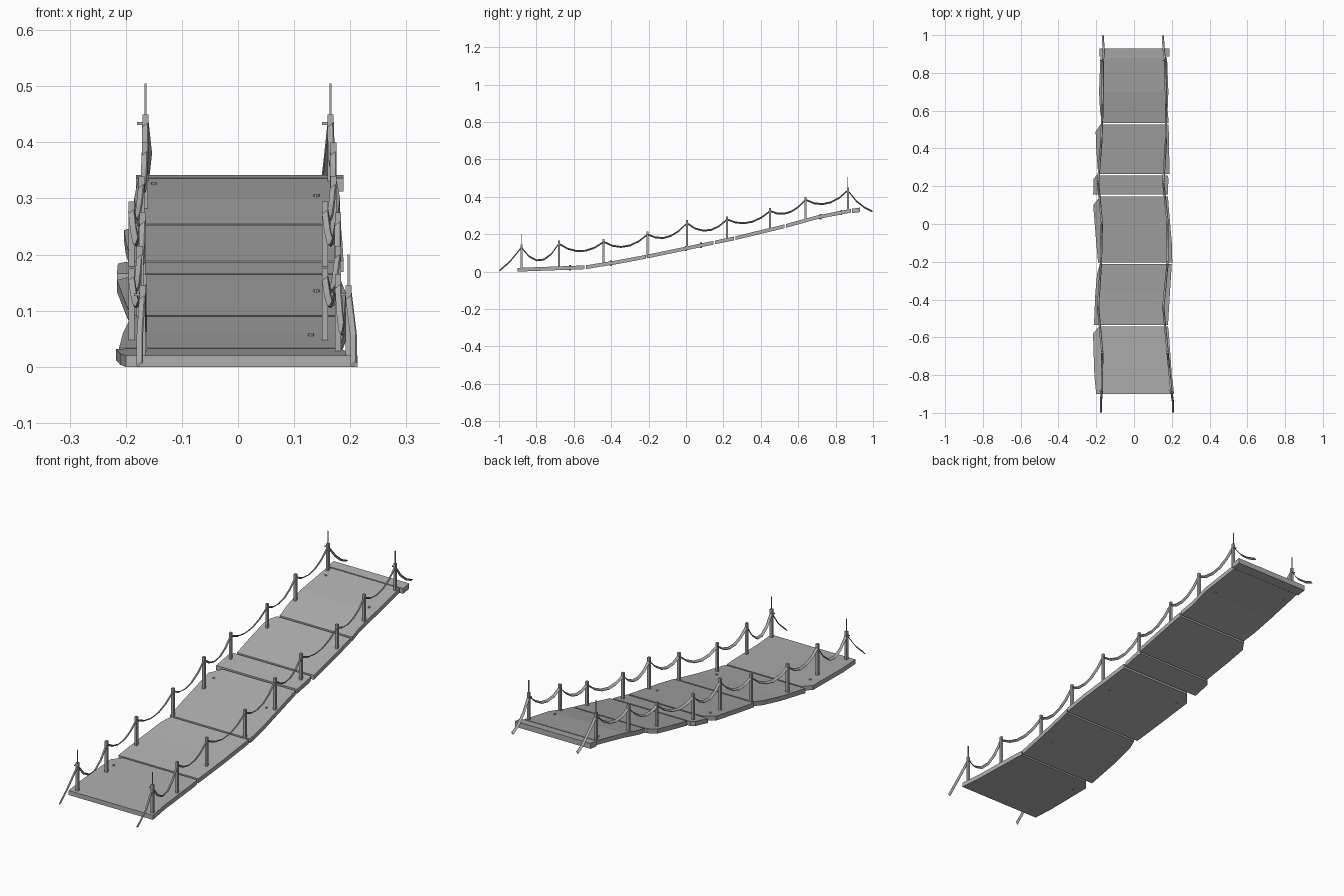
import bpy, bmesh
from mathutils import Vector

cube = bpy.data.objects.get("Cube")
if cube:
    bpy.data.objects.remove(cube)

grey = bpy.data.materials.new("weathered_grey")
grey.use_nodes = True
grey.diffuse_color = (0.42, 0.42, 0.42, 1)
grey.node_tree.nodes["Principled BSDF"].inputs["Base Color"].default_value = (0.42, 0.42, 0.42, 1)

# Height of the walking surface along the length
PROFILE = [(-0.9, 0.02), (-0.54, 0.033), (-0.37, 0.06), (-0.21, 0.09), (0.15, 0.165),
           (0.26, 0.188), (0.53, 0.253), (0.7, 0.3), (0.885, 0.336), (0.93, 0.342)]


def deck_top(y):
    for (y0, z0), (y1, z1) in zip(PROFILE, PROFILE[1:]):
        if y <= y1:
            return z0 + (z1 - z0) * (y - y0) / (y1 - y0)
    return PROFILE[-1][1]


def finish(name, bm):
    bmesh.ops.recalc_face_normals(bm, faces=bm.faces)
    mesh = bpy.data.meshes.new(name)
    bm.to_mesh(mesh)
    bm.free()
    mesh.materials.append(grey)
    obj = bpy.data.objects.new(name, mesh)
    bpy.context.collection.objects.link(obj)
    return obj


def loft(name, rings):
    """Bridge a list of four-point rings and close both ends."""
    bm = bmesh.new()
    rows = [[bm.verts.new(p) for p in ring] for ring in rings]
    for a, b in zip(rows, rows[1:]):
        for i in range(4):
            j = (i + 1) % 4
            bm.faces.new((a[i], a[j], b[j], b[i]))
    bm.faces.new(rows[0])
    bm.faces.new(rows[-1])
    return finish(name, bm)


def panel(name, rows, thick=0.02):
    rings = []
    for y, xr, xl in rows:
        z = deck_top(y)
        rings.append([(xr, y, z), (xl, y, z), (xl, y, z - thick), (xr, y, z - thick)])
    loft(name, rings)


def box(name, x, y, z0, z1, half, half_y=None):
    hy = half_y or half
    loft(name, [[(x - half, y - hy, z), (x + half, y - hy, z),
                 (x + half, y + hy, z), (x - half, y + hy, z)] for z in (z0, z1)])


# Uneven deck panels: (y, right edge, left edge)
PANELS = [
    [(-0.9, -0.2, 0.213), (-0.8, -0.21, 0.2), (-0.58, -0.217, 0.185), (-0.543, -0.185, 0.18)],
    [(-0.535, -0.212, 0.18), (-0.37, -0.205, 0.19), (-0.26, -0.195, 0.197), (-0.213, -0.18, 0.2)],
    [(-0.205, -0.19, 0.203), (-0.1, -0.2, 0.2), (0.1, -0.216, 0.183), (0.146, -0.178, 0.18)],
    [(0.156, -0.216, 0.18), (0.24, -0.214, 0.182), (0.256, -0.2, 0.178)],
    [(0.264, -0.19, 0.188), (0.4, -0.2, 0.186), (0.49, -0.203, 0.184), (0.527, -0.178, 0.182)],
    [(0.535, -0.17, 0.184), (0.6, -0.18, 0.178), (0.7, -0.185, 0.182), (0.882, -0.178, 0.175)],
]
for i, rows in enumerate(PANELS):
    panel(f"deck_panel_{i + 1}", rows)
panel("deck_end_board", [(0.887, -0.182, 0.188), (0.93, -0.182, 0.188)], 0.024)

# Railing posts: y, top height, right x, left x
POSTS = [(-0.88, 0.145, -0.17, 0.197), (-0.68, 0.165, -0.168, 0.178),
         (-0.44, 0.175, -0.19, 0.155), (-0.205, 0.215, -0.175, 0.178),
         (0.005, 0.275, -0.17, 0.178), (0.22, 0.295, -0.19, 0.155),
         (0.45, 0.34, -0.172, 0.17), (0.64, 0.4, -0.166, 0.17),
         (0.865, 0.45, -0.165, 0.165)]
SAGS = [0.08, 0.045, 0.045, 0.045, 0.05, 0.04, 0.04, 0.045]


def rope(name, points):
    """Slanted flat ribbon following the points."""
    across = Vector((1, 0, 0.8)).normalized() * 0.006
    thin = Vector((-0.8, 0, 1)).normalized() * 0.0018
    loft(name, [[p + across + thin, p + across - thin, p - across - thin, p - across + thin]
                for p in points])


for side, col, front_x, back_x in (("right", 2, -0.175, -0.165), ("left", 3, 0.206, 0.153)):
    ties = []
    for i, post in enumerate(POSTS):
        x, y, top = post[col], post[0], post[1]
        box(f"{side}_post_{i + 1}", x, y, deck_top(y) - 0.015, top, 0.0055)
        ties.append(Vector((x, y, top - 0.016)))
        # Thin spike and tying peg on the end posts
        if i in (0, len(POSTS) - 1):
            box(f"{side}_spike_{i + 1}", x, y, top, top + 0.055, 0.0018)
            box(f"{side}_peg_{i + 1}", x - 0.008, y, top - 0.019, top - 0.014, 0.007, 0.002)

    # Sagging rope between posts
    path = [Vector((front_x, -0.997, 0.005)), Vector((front_x, -0.94, 0.055))]
    for a, b, sag in zip(ties, ties[1:], SAGS):
        for k in range(5):
            t = k / 5
            path.append(a.lerp(b, t) - Vector((0, 0, sag * 4 * t * (1 - t))))
    path += [ties[-1], Vector((back_x + 0.006, 0.91, 0.378)),
             Vector((back_x + 0.002, 0.955, 0.342)), Vector((back_x, 0.997, 0.322))]
    rope(f"{side}_rope", path)

# Small bolts passing through the deck
for i, (x, y) in enumerate([(-0.175, -0.62), (0.13, -0.4), (-0.175, 0.08),
                            (0.14, 0.0), (-0.15, 0.83), (0.14, 0.72)]):
    bm = bmesh.new()
    bmesh.ops.create_cone(bm, cap_ends=True, segments=8, radius1=0.005, radius2=0.005, depth=0.028)
    bmesh.ops.translate(bm, verts=bm.verts, vec=(x, y, deck_top(y) - 0.01))
    finish(f"deck_bolt_{i + 1}", bm)
